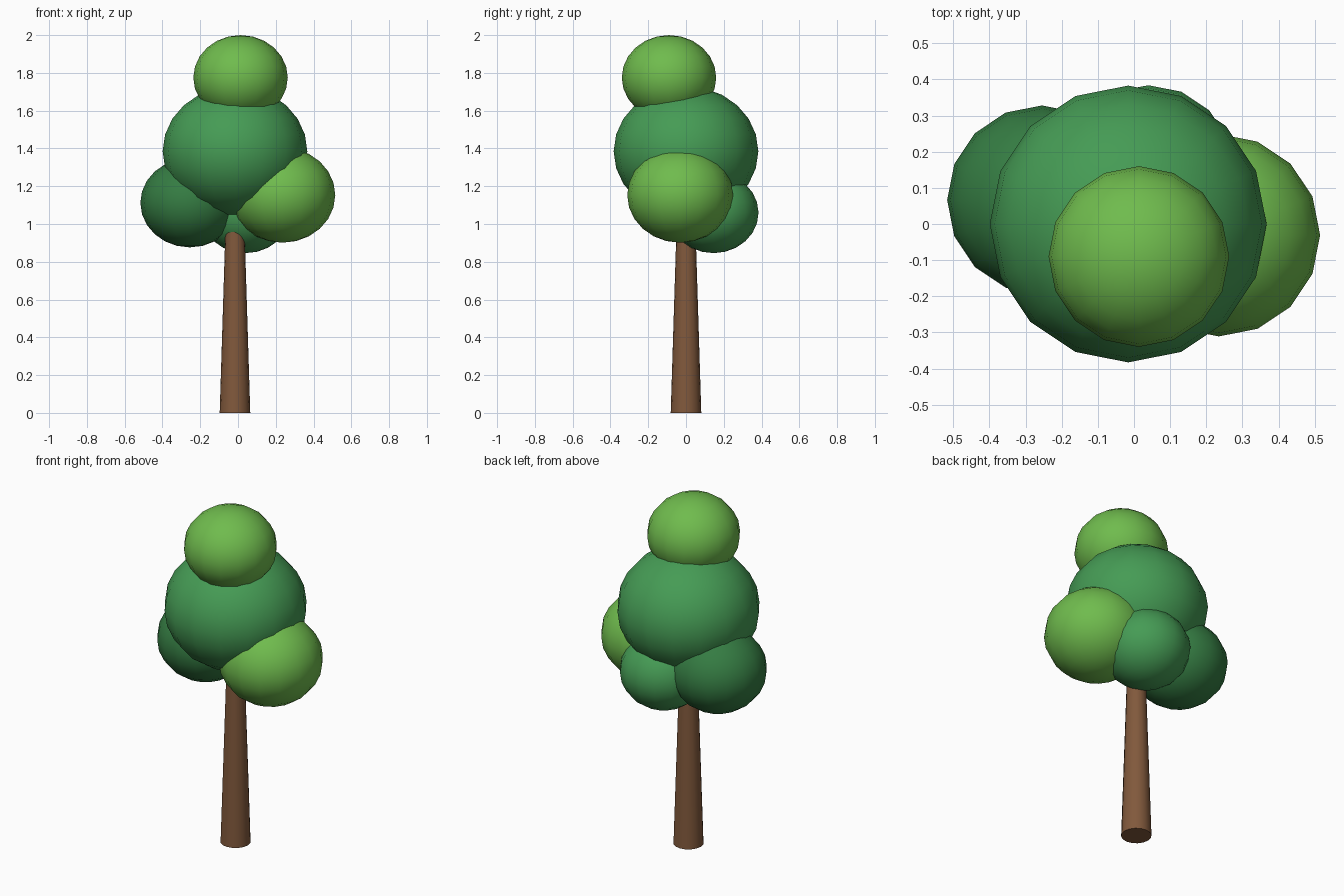
import bpy

if "Cube" in bpy.data.objects:
    bpy.data.objects.remove(bpy.data.objects["Cube"])


def material(name, rgb):
    m = bpy.data.materials.new(name)
    m.diffuse_color = (*rgb, 1)
    m.use_nodes = True
    m.node_tree.nodes["Principled BSDF"].inputs["Base Color"].default_value = m.diffuse_color
    return m


brown = material("bark", (0.22, 0.10, 0.045))
mid = material("mid_green", (0.06, 0.33, 0.09))
dark = material("dark_green", (0.035, 0.20, 0.055))
light = material("light_green", (0.16, 0.50, 0.075))


def finish(name, mat):
    ob = bpy.context.object
    ob.name = name
    ob.data.materials.append(mat)
    bpy.ops.object.shade_smooth_by_angle(angle=0.8)
    return ob


# Tapered trunk, its top buried in the foliage
bpy.ops.mesh.primitive_cone_add(vertices=16, radius1=0.081, radius2=0.046,
                                depth=1.12, location=(-0.016, 0, 0.56))
finish("trunk", brown)

# Foliage: slightly flattened low-segment balls
FOLIAGE = [
    ("main_foliage", (-0.016, 0, 1.385), 0.383, mid),
    ("left_foliage", (-0.255, 0.066, 1.112), 0.262, dark),
    ("right_foliage", (0.235, -0.031, 1.153), 0.280, light),
    ("back_foliage", (0.040, 0.146, 1.060), 0.238, mid),
    ("top_foliage", (0.0135, -0.09, 1.775), 0.250, light),
]
for name, loc, r, mat in FOLIAGE:
    bpy.ops.mesh.primitive_uv_sphere_add(segments=16, ring_count=12,
                                         radius=r, location=loc)
    ob = finish(name, mat)
    ob.scale.z = 0.9
